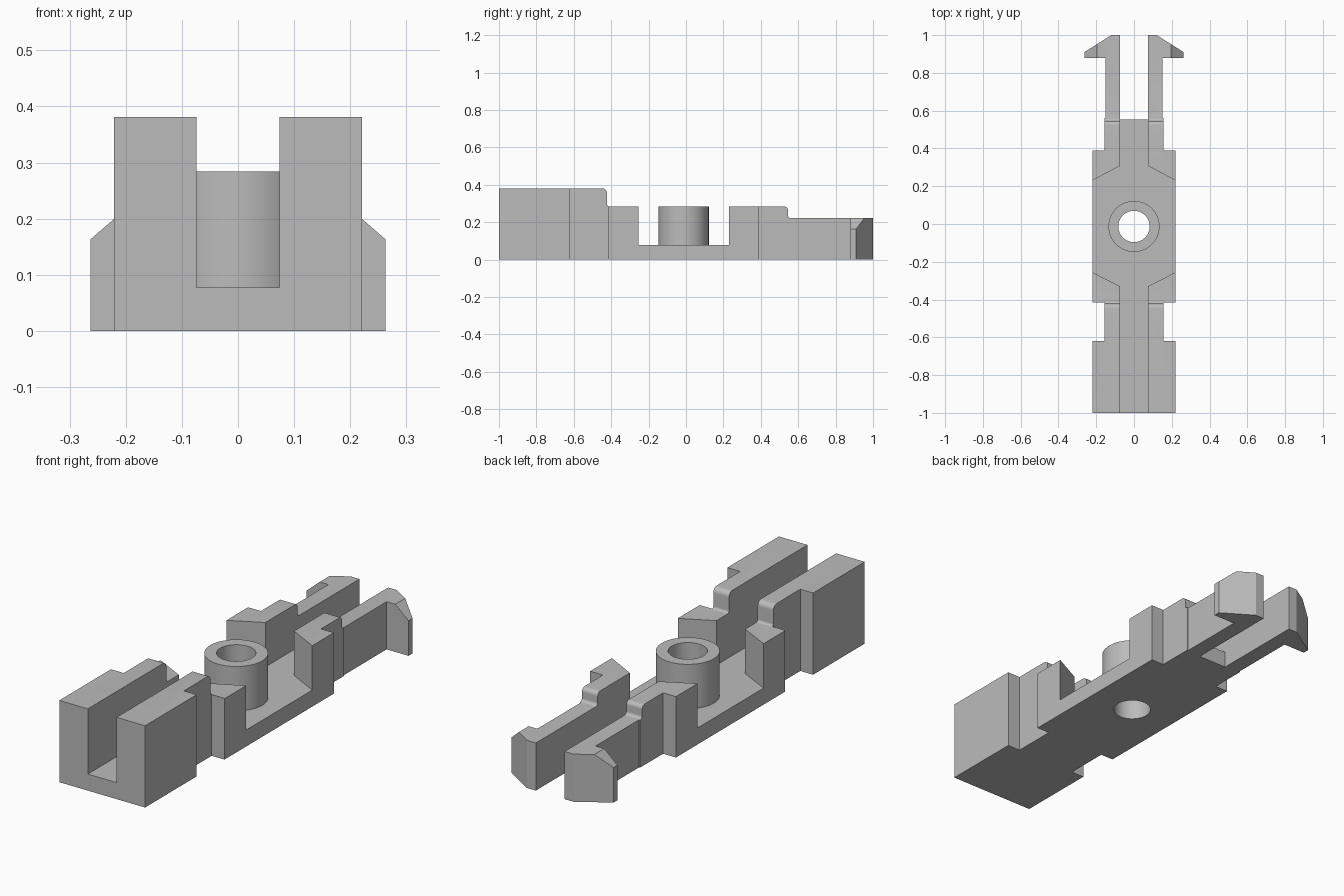
import bpy, bmesh
from math import sin, cos, pi, radians
from mathutils import Vector

cube = bpy.data.objects.get("Cube")
if cube:
    bpy.data.objects.remove(cube, do_unlink=True)

grey = bpy.data.materials.new("light grey plastic")
grey.use_nodes = True
grey.diffuse_color = (0.5, 0.5, 0.5, 1)
grey.node_tree.nodes["Principled BSDF"].inputs["Base Color"].default_value = (0.5, 0.5, 0.5, 1)


def prism(name, points, axis, low, high):
    """Extrude a 2D outline along one axis, between low and high."""
    place = {"x": lambda a, b, t: (t, a, b),
             "y": lambda a, b, t: (a, t, b),
             "z": lambda a, b, t: (a, b, t)}[axis]
    bm = bmesh.new()
    face = bm.faces.new([bm.verts.new(place(a, b, low)) for a, b in points])
    grown = bmesh.ops.extrude_face_region(bm, geom=[face])
    shift = Vector(place(0, 0, high - low))
    bmesh.ops.translate(bm, vec=shift,
                        verts=[g for g in grown["geom"] if isinstance(g, bmesh.types.BMVert)])
    bmesh.ops.recalc_face_normals(bm, faces=bm.faces)
    mesh = bpy.data.meshes.new(name)
    bm.to_mesh(mesh)
    bm.free()
    mesh.materials.append(grey)
    obj = bpy.data.objects.new(name, mesh)
    bpy.context.collection.objects.link(obj)
    return obj


def combine(obj, tool, operation="DIFFERENCE"):
    """Apply a boolean and discard the tool object."""
    mod = obj.modifiers.new("cut", "BOOLEAN")
    mod.operation, mod.object, mod.solver = operation, tool, "EXACT"
    bpy.context.view_layer.objects.active = obj
    bpy.ops.object.modifier_apply(modifier=mod.name)
    bpy.data.objects.remove(tool, do_unlink=True)


def arc(cx, cy, r, start, end, n=8):
    angles = [radians(start + (end - start) * i / n) for i in range(n + 1)]
    return [(cx + r * cos(a), cy + r * sin(a)) for a in angles]


def circle(r, n=64):
    return [(r * cos(2 * pi * i / n), CENTRE + r * sin(2 * pi * i / n)) for i in range(n)]


CENTRE, FLOOR, RIM = -0.013, 0.077, 0.284
GAP, WIDE, NARROW = 0.074, 0.221, 0.155

# Plan outline: stepped block with two hooked arms at the back
half = [(WIDE, -1), (WIDE, -0.62), (NARROW, -0.62), (NARROW, -0.415),
        (WIDE, -0.415), (WIDE, 0.39), (NARROW, 0.39), (NARROW, 0.56),
        (0.15, 0.56), (0.15, 0.88), (0.263, 0.88), (0.263, 0.91),
        (0.12, 1), (GAP, 1), (GAP, 0.552)]
body = prism("clip_body", half + [(-x, y) for x, y in reversed(half)], "z", 0, 0.5)

# Side silhouette: stepped heights with rounded shoulders
side = [(-1.1, -0.1), (-1.1, 0.381)]
side += arc(-0.447, 0.356, 0.025, 90, 0) + arc(-0.41, RIM + 0.012, 0.012, 180, 270)
side += arc(0.525, RIM - 0.02, 0.02, 90, 0) + arc(0.56, 0.237, 0.015, 180, 270)
side += [(1.1, 0.222), (1.1, -0.1)]
combine(body, prism("silhouette", side, "x", -1, 1), "INTERSECT")

# Long channel and the flared pocket in the middle
combine(body, prism("channel", [(-GAP, -1.1), (GAP, -1.1), (GAP, 1.1), (-GAP, 1.1)],
                    "z", FLOOR, 1))
flare = [(GAP - 0.01, -0.335), (0.241, -0.245), (0.241, 0.22), (GAP - 0.01, 0.313)]
combine(body, prism("pocket", flare + [(-x, y) for x, y in reversed(flare)], "z", FLOOR, 1))

# Sloped tops on the hook tips
for s in (1, -1):
    slope = [(s * 0.18, 0.235), (s * 0.3, 0.131), (s * 0.3, 0.4), (s * 0.18, 0.4)]
    combine(body, prism("hook_slope", slope, "y", 0.87, 1.1))

# Pivot tube, with the hole running on through the floor
tube = prism("pivot_tube", circle(0.135), "z", FLOOR, RIM)
for part in (body, tube):
    combine(part, prism("bore", circle(0.083), "z", -0.2, 0.6))

for part in (body, tube):
    bpy.ops.object.select_all(action="DESELECT")
    part.select_set(True)
    bpy.context.view_layer.objects.active = part
    bpy.ops.object.shade_smooth_by_angle(angle=radians(25))
